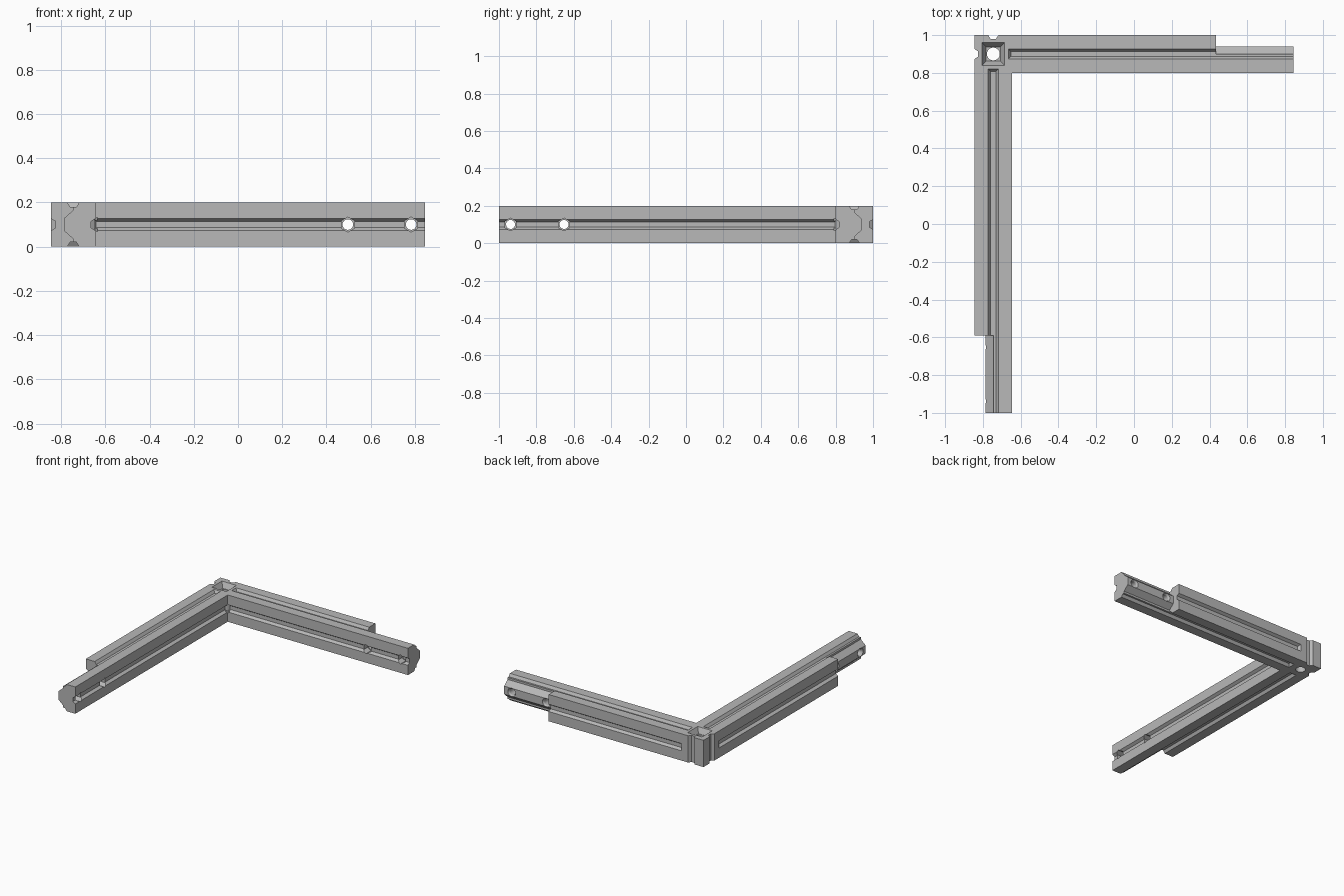
import bpy, bmesh, math
from mathutils import Matrix, Vector

cube = bpy.data.objects.get("Cube")
if cube:
    bpy.data.objects.remove(cube, do_unlink=True)

W = 0.2                      # beam width and height
LX, LY = 1.69, 2.0           # beam lengths
LAP = 0.41                   # length of the half-lap ends
CORNER = Vector((-LX / 2, LY / 2, 0))
U, V, H = Vector((1, 0, 0)), Vector((0, 1, 0)), Vector((0, 0, 1))

grey = bpy.data.materials.new("grey")
grey.use_nodes = True
colour = (0.48, 0.48, 0.48, 1)
grey.diffuse_color = colour
grey.node_tree.nodes["Principled BSDF"].inputs["Base Color"].default_value = colour


def loft(name, ring_a, ring_b, frame=Matrix()):
    """Closed solid between two rings with equal point counts."""
    bm = bmesh.new()
    a = [bm.verts.new(frame @ Vector(p)) for p in ring_a]
    b = [bm.verts.new(frame @ Vector(p)) for p in ring_b]
    bm.faces.new(a)
    bm.faces.new(b)
    for i in range(len(a)):
        j = (i + 1) % len(a)
        bm.faces.new((a[i], a[j], b[j], b[i]))
    bmesh.ops.recalc_face_normals(bm, faces=bm.faces)
    mesh = bpy.data.meshes.new(name)
    bm.to_mesh(mesh)
    bm.free()
    ob = bpy.data.objects.new(name, mesh)
    bpy.context.collection.objects.link(ob)
    return ob


def cut(ring_a, ring_b, frame=Matrix()):
    """Subtract a lofted solid from the frame."""
    tool = loft("cutter", ring_a, ring_b, frame)
    tool.hide_render = True
    mod = body.modifiers.new("cut", 'BOOLEAN')
    mod.operation = 'DIFFERENCE'
    mod.solver = 'EXACT'
    mod.object = tool
    bpy.ops.object.modifier_apply(modifier=mod.name)
    bpy.data.objects.remove(tool, do_unlink=True)


def recess(frame, origin, along, across, inward, length, width, depth, slope):
    """Slot with sloping walls; length and width are halves at the surface."""
    rings = []
    for t in (-0.01, depth):
        l, w = length - slope * t, width - slope * t
        rings.append([origin + along * l * i + across * w * j + inward * t
                      for i, j in ((-1, -1), (1, -1), (1, 1), (-1, 1))])
    cut(*rings, frame)


def circle(u, v, r, n):
    """Ring around a hole that runs across the beam."""
    return [(u + r * math.sin(math.tau * i / n), v, W / 2 + r * math.cos(math.tau * i / n))
            for i in range(n)]


# L-shaped body
outline = [(0, 0), (LX, 0), (LX, -W), (W, -W), (W, -LY), (0, -LY)]
body = loft("corner_frame", [CORNER + Vector((x, y, 0)) for x, y in outline],
            [CORNER + Vector((x, y, W)) for x, y in outline])
bpy.context.view_layer.objects.active = body
body.select_set(True)
body.data.materials.append(grey)

# Each beam: u runs from the corner, v from the outer face inward
place = Matrix.Translation(CORNER)
beam_x = place @ Matrix(((1, 0, 0, 0), (0, -1, 0, 0), (0, 0, 1, 0), (0, 0, 0, 1)))
beam_y = place @ Matrix(((0, 1, 0, 0), (-1, 0, 0, 0), (0, 0, 1, 0), (0, 0, 0, 1)))
lap_profile = [(-0.1, -0.1), (0.1, -0.1), (0.1, 0.035), (0.06, 0.07),
               (0.06, 0.13), (0.1, 0.165), (0.1, 0.3), (-0.1, 0.3)]

for frame, length in ((beam_x, LX), (beam_y, LY)):
    # Half-lap end with a ridge
    cut([(length - LAP, v, w) for v, w in lap_profile],
        [(length + 0.1, v, w) for v, w in lap_profile], frame)
    # Long grooves on all four sides
    mid = W / 2
    for v, w, across, inward, start in ((mid, W, V, -H, 0.18), (mid, 0, V, H, 0.18),
                                        (0, mid, H, V, 0.18), (W, mid, H, -V, 0.19)):
        half = (length + 0.1 - start) / 2
        recess(frame, Vector((start + half, v, w)), U, across, inward,
               half, 0.027, 0.02, 0.65)
    # Upright groove at the corner
    recess(frame, Vector((mid, 0, mid)), H, U, V, 0.2, 0.027, 0.02, 0.65)
    # Bolt holes with nut pockets inside and countersinks on the ridge
    for back in (0.062, 0.348):
        u = length - back
        cut(circle(u, -0.1, 0.024, 24), circle(u, 0.3, 0.024, 24), frame)
        cut(circle(u, 0.14, 0.034, 6), circle(u, 0.3, 0.034, 6), frame)
        cut(circle(u, 0.05, 0.038, 24), circle(u, 0.073, 0.024, 24), frame)

# Square pocket and round hole through the corner
centre = CORNER + Vector((W / 2, -W / 2, 0))
recess(Matrix(), centre + H * W, U, V, -H, 0.06, 0.06, 0.04, 0.55)
rim = [centre + Vector((0.034 * math.cos(math.tau * i / 32), 0.034 * math.sin(math.tau * i / 32), 0))
       for i in range(32)]
cut([p - H * 0.1 for p in rim], [p + H * 0.3 for p in rim])
